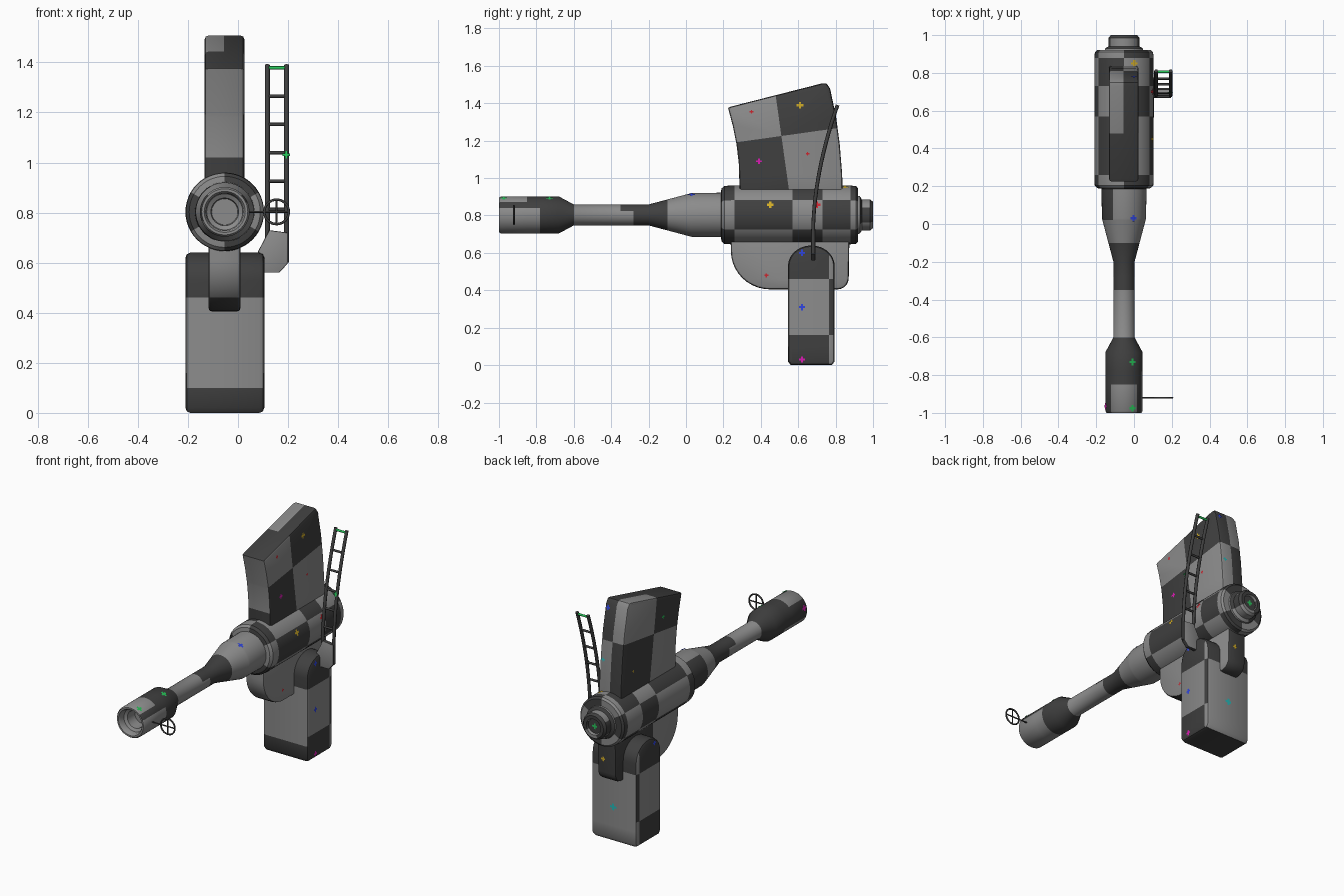
import bpy, bmesh, math
from mathutils import Vector

if "Cube" in bpy.data.objects:
    bpy.data.objects.remove(bpy.data.objects["Cube"])

AX, AZ = -0.053, 0.803          # gun axis
COLORS = {"light_grey": (0.26, 0.26, 0.26), "dark_grey": (0.05, 0.05, 0.05),
          "yellow": (0.65, 0.42, 0.02), "red": (0.6, 0.02, 0.03),
          "blue": (0.03, 0.06, 0.75), "magenta": (0.7, 0.01, 0.45),
          "green": (0.02, 0.55, 0.1), "cyan": (0.02, 0.5, 0.5)}
MATS = {}
for n, c in COLORS.items():
    MATS[n] = bpy.data.materials.new(n)
    MATS[n].diffuse_color = (*c, 1)


def finish(name, bm, rule=None, mats=("light_grey", "dark_grey"), smooth=True):
    """Turn a bmesh into an object; rule(centre, normal) is true for dark faces."""
    bm.normal_update()
    if rule:
        for f in bm.faces:
            f.material_index = int(bool(rule(f.calc_center_median(), f.normal)))
    me = bpy.data.meshes.new(name)
    bm.to_mesh(me)
    bm.free()
    ob = bpy.data.objects.new(name, me)
    bpy.context.collection.objects.link(ob)
    for m in mats:
        me.materials.append(MATS[m])
    if smooth:
        bpy.ops.object.select_all(action='DESELECT')
        ob.select_set(True)
        bpy.context.view_layer.objects.active = ob
        bpy.ops.object.shade_smooth_by_angle(angle=math.radians(35))
    return ob


def slice_up(bm, planes):
    for co, no in planes:
        bmesh.ops.bisect_plane(bm, geom=bm.verts[:] + bm.edges[:] + bm.faces[:], dist=1e-5,
                               plane_co=co, plane_no=no)


def revolve(name, profile, cuts, rule, seg=48):
    """Spin (y, radius) points round the gun axis, with cuts along y for the paint."""
    bm = bmesh.new()
    rings = []
    for y, r in profile:
        rings.append([bm.verts.new((AX + r * math.cos(2 * math.pi * i / seg), y,
                                    AZ + r * math.sin(2 * math.pi * i / seg))) for i in range(seg)])
    for a, b in zip(rings, rings[1:]):
        for i in range(seg):
            bm.faces.new((a[i], a[(i + 1) % seg], b[(i + 1) % seg], b[i]))
    bm.faces.new(rings[0])
    bm.faces.new(rings[-1])
    bmesh.ops.recalc_face_normals(bm, faces=bm.faces)
    slice_up(bm, [((0, y, 0), (0, 1, 0)) for y in cuts])
    return finish(name, bm, rule)


def prism(name, pts, lo, hi, bevel, planes, rule, place=lambda a, b, t: (t, a, b)):
    """Extrude a profile (y, z by default) from lo to hi and round its rims."""
    bm = bmesh.new()
    loops = [[bm.verts.new(place(a, b, t)) for a, b in pts] for t in (lo, hi)]
    caps = [bm.faces.new(l) for l in loops]
    n = len(pts)
    for i in range(n):
        bm.faces.new((loops[0][i], loops[0][(i + 1) % n], loops[1][(i + 1) % n], loops[1][i]))
    bmesh.ops.recalc_face_normals(bm, faces=bm.faces)
    rim = list({e for f in caps for e in f.edges})
    bmesh.ops.bevel(bm, geom=rim, offset=bevel, segments=2, profile=0.5, affect='EDGES')
    slice_up(bm, planes)
    return finish(name, bm, rule)


def arc(cy, cz, ry, rz, a0, a1, n):
    return [(cy + ry * math.cos(math.radians(a0 + (a1 - a0) * i / n)),
             cz + rz * math.sin(math.radians(a0 + (a1 - a0) * i / n))) for i in range(n + 1)]


def angle(c):
    return math.degrees(math.atan2(c.z - AZ, c.x - AX)) % 360


def tube(name, pts, r, mat="dark_grey", closed=False):
    cu = bpy.data.curves.new(name, 'CURVE')
    cu.dimensions = '3D'
    cu.bevel_depth, cu.bevel_resolution, cu.use_fill_caps = r, 2, True
    sp = cu.splines.new('POLY')
    sp.points.add(len(pts) - 1)
    for p, q in zip(sp.points, pts):
        p.co = (*q, 1)
    sp.use_cyclic_u = closed
    sp.use_smooth = True
    cu.materials.append(MATS[mat])
    ob = bpy.data.objects.new(name, cu)
    bpy.context.collection.objects.link(ob)
    return ob


# Barrel with hollow muzzle
def barrel_rule(c, n):
    a = angle(c)
    if c.y < -0.85:
        return (25 < a < 45 or 135 < a < 200) and (c - Vector((AX, c.y, AZ))).length > 0.09
    if c.y < -0.6:
        return c.y > -0.78 or 25 < a < 200
    if c.y < -0.1:
        return c.y > (-0.35 if 25 < a < 155 else -0.28)
    return c.y > 0.02 and 120 < a < 240


revolve("barrel", [(-0.88, 0.052), (-0.95, 0.055), (-0.96, 0.072), (-0.99, 0.075), (-1.0, 0.082),
                   (-1.0, 0.092), (-0.99, 0.099), (-0.68, 0.099), (-0.60, 0.056), (-0.2, 0.056),
                   (0.03, 0.117), (0.2, 0.119)], [-0.85, -0.78, -0.35, -0.28, -0.1, 0.02], barrel_rule)

# Main cylinder body
BANDS = [0.26, 0.57, 0.73, 0.88]


def body_rule(c, n):
    band = sum(c.y > b for b in BANDS)
    return (band + int(((angle(c) + 30) % 360) // 60)) % 2 == 1


revolve("body", [(0.185, 0.11), (0.19, 0.142), (0.205, 0.155), (0.24, 0.157), (0.88, 0.157),
                 (0.91, 0.154), (0.92, 0.142), (0.92, 0.07)], BANDS, body_rule)

# Rear cap
revolve("rear_cap", [(0.90, 0.105), (0.93, 0.1), (0.94, 0.082), (0.985, 0.082), (1.0, 0.07),
                     (1.0, 0.05), (0.985, 0.045)], [],
        lambda c, n: n.y > 0.6 and 30 < angle(c) < 250 or (c.y > 0.935 and (angle(c) + 30) % 180 < 60)
        or (n.y > 0.9 and c.y < 0.99))

# Curved magazine on top
T = math.radians(8)
UP, ALONG = Vector((0, -math.sin(T), math.cos(T))), Vector((0, math.cos(T), math.sin(T)))
MID = Vector((-0.055, 0.51, 1.225))


def mag_rule(c, n):
    d = c - MID
    if n.y < -0.6:
        return c.z < 1.02
    if n.z > 0.6:
        return d.x > 0 or d.dot(ALONG) < 0
    return ((d.dot(UP) > 0) + (d.dot(ALONG) > 0) + (d.x > 0)) % 2 == 1


prism("magazine", [(0.225, 1.375), (0.25, 1.28), (0.27, 1.18), (0.282, 1.08), (0.288, 0.9),
                   (0.838, 0.9), (0.835, 1.02), (0.822, 1.18), (0.802, 1.33), (0.77, 1.48),
                   (0.75, 1.507), (0.73, 1.507), (0.24, 1.382)],
      -0.133, 0.025, 0.014, [(MID, UP), (MID, ALONG), (MID, (1, 0, 0)), ((0, 0, 1.02), (0, 0, 1))], mag_rule)

# Rounded housing under the body
prism("lower_housing", [(0.875, 0.75), (0.24, 0.75)] + arc(0.45, 0.61, 0.21, 0.205, 180, 270, 10)
      + arc(0.81, 0.465, 0.06, 0.06, 270, 360, 5),
      -0.118, 0.01, 0.014, [((0, 0, 0.46), (0, 0, 1)), ((0, 0.5, 0), (0, 1, 0))],
      lambda c, n: abs(n.x) < 0.6 and (c.z < 0.46 or c.y > 0.8) or (n.x < -0.6 and c.y > 0.5))


# Pedestal with rounded top
def pedestal_rule(c, n):
    if n.y > 0.6:
        return c.z > 0.46
    if abs(n.x) > 0.6 and c.y > 0.765:
        return 0.16 < c.z < 0.46
    return c.z < (0.16 if abs(n.x) > 0.6 else 0.1) or c.z > 0.46


prism("pedestal", [(0.545, 0.02), (0.56, 0.0), (0.78, 0.0), (0.795, 0.02)]
      + arc(0.67, 0.53, 0.125, 0.11, 0, 180, 14), -0.21, 0.105, 0.02,
      [((0, 0, z), (0, 0, 1)) for z in (0.1, 0.16, 0.46)] + [((0, 0.765, 0), (0, 1, 0))], pedestal_rule)

# Ladder: base plate, two curved rails and rungs
prism("ladder_base", [(0.125, 0.73), (0.197, 0.72), (0.197, 0.595), (0.165, 0.56), (0.08, 0.56), (0.08, 0.645)],
      0.667, 0.692, 0.005, [], lambda c, n: abs(n.y) < 0.6, place=lambda a, b, t: (a, t, b))


def rail_y(z):
    return 0.68 + 0.13 * max(0, (z - 0.72) / 0.67) ** 1.8


ZS = [0.6 + 0.79 * i / 16 for i in range(17)]
for side, x in (("left", 0.117), ("right", 0.194)):
    tube("ladder_rail_" + side, [(x, rail_y(z), z) for z in ZS if x > 0.15 or z > 0.64], 0.010)
for i in range(7):
    z = 0.70 + 0.113 * i
    tube(f"ladder_rung_{i + 1}", [(0.117, rail_y(z), z), (0.194, rail_y(z), z)], 0.007,
         "green" if i == 6 else "dark_grey")

# Ring sight beside the muzzle
SX, SY, SZ, SR = 0.154, -0.92, 0.803, 0.049
tube("sight_ring", [(SX + SR * math.cos(math.pi * i / 16), SY, SZ + SR * math.sin(math.pi * i / 16))
                    for i in range(32)], 0.005, closed=True)
tube("sight_arm", [(0.03, SY, SZ), (SX + SR, SY, SZ)], 0.004)
tube("sight_post", [(SX, SY, SZ - SR), (SX, SY, SZ + SR)], 0.004)

# Small painted cross marks
marks = bmesh.new()
NAMES = list(COLORS)


def mark(color, pos, normal, size=0.036):
    n = Vector(normal).normalized()
    u = Vector((0, 1, 0)) if abs(n.y) < 0.9 else Vector((1, 0, 0))
    v = n.cross(u)
    p = Vector(pos) + n * 0.0025
    for a, b in ((u, v), (v, u)):
        f = marks.faces.new([marks.verts.new(p + a * size / 2 * s + b * size / 6 * t)
                             for s, t in ((-1, -1), (1, -1), (1, 1), (-1, 1))])
        f.normal_update()
        if f.normal.dot(n) < 0:
            f.normal_flip()
        f.material_index = NAMES.index(color)


# Marks on the round parts: colour, y, radius, angle
for color, y, r, deg in (("yellow", 0.45, 0.157, 20), ("red", 0.70, 0.157, 20), ("yellow", 0.85, 0.157, 70),
                         ("green", -0.73, 0.099, 63), ("green", -0.975, 0.099, 63), ("blue", 0.03, 0.117, 65),
                         ("magenta", -0.965, 0.099, 165)):
    n = Vector((math.cos(math.radians(deg)), 0, math.sin(math.radians(deg))))
    mark(color, Vector((AX, y, AZ)) + n * r, n)
# Marks on the flat sides
for color, x, y, z, s in (("yellow", 0.025, 0.61, 1.39, 0.036), ("magenta", 0.025, 0.39, 1.09, 0.03),
                          ("red", 0.025, 0.35, 1.355, 0.02), ("red", 0.025, 0.65, 1.13, 0.018),
                          ("blue", 0.105, 0.62, 0.60, 0.034), ("blue", 0.105, 0.62, 0.31, 0.034),
                          ("magenta", 0.105, 0.62, 0.03, 0.034), ("red", 0.01, 0.43, 0.48, 0.022),
                          ("green", -0.133, 0.42, 1.3, 0.025), ("yellow", -0.133, 0.72, 1.07, 0.018),
                          ("blue", -0.21, 0.62, 0.60, 0.03)):
    mark(color, (x, y, z), (1 if x > 0 else -1, 0, 0), s)
# Marks on the back, underside and ladder
mark("cyan", (-0.05, 0.795, 0.22), (0, 1, 0), 0.042)
mark("yellow", (-0.035, 0.875, 0.55), (0, 1, 0), 0.03)
mark("green", (AX, 0.985, AZ), (0, 1, 0), 0.036)
mark("blue", (0.0, 0.777, 1.46), (0, 1, 0.2), 0.03)
mark("cyan", (0.0, 0.826, 1.15), (0, 1, 0.1), 0.025)
mark("yellow", (-0.05, 0.67, 0.0028), (0, 0, -1), 0.025)
mark("green", (0.192, rail_y(1.03) - 0.012, 1.03), (0, -1, 0.2), 0.03)
finish("paint_marks", marks, mats=NAMES, smooth=False)

for m in bpy.data.materials:
    if m.users and not m.is_grease_pencil:
        m.use_nodes = True
        m.node_tree.nodes["Principled BSDF"].inputs["Base Color"].default_value = m.diffuse_color
